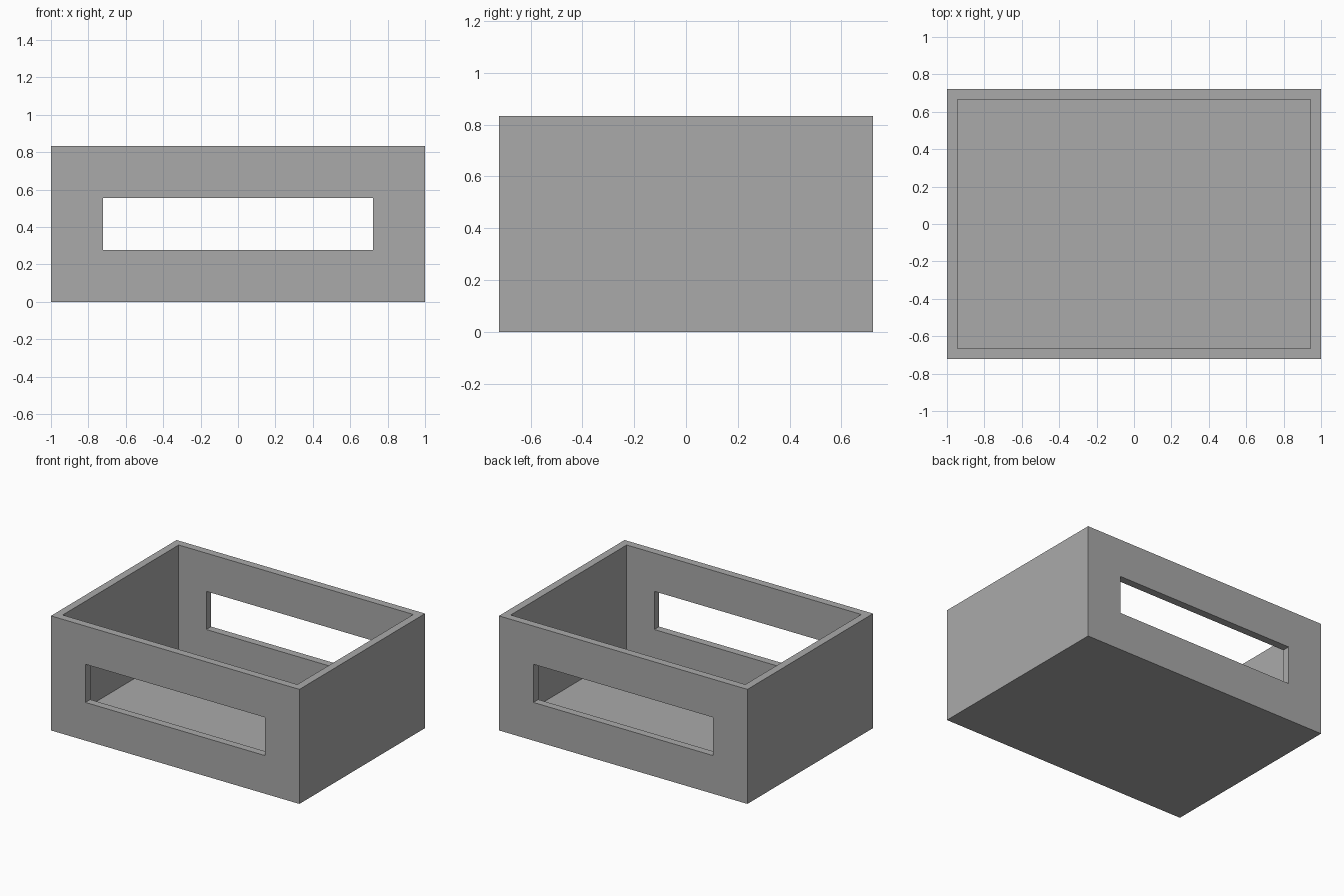
import bpy
import bmesh
from mathutils import Matrix

if "Cube" in bpy.data.objects:
    bpy.data.objects.remove(bpy.data.objects["Cube"], do_unlink=True)

U = 1 / 18                                  # wall thickness, the base module
W, D, H = 36 * U, 26 * U, 15 * U            # outer size
SLOT_W, SLOT_LOW, SLOT_HIGH = 26 * U, 5 * U, 10 * U

grey = bpy.data.materials.new("plain grey")
grey.use_nodes = True
colour = (0.4, 0.4, 0.4, 1)
grey.diffuse_color = colour
grey.node_tree.nodes["Principled BSDF"].inputs["Base Color"].default_value = colour


def box(name, low, high):
    """Axis-aligned box between two corners."""
    size = [b - a for a, b in zip(low, high)]
    centre = [(a + b) / 2 for a, b in zip(low, high)]
    bm = bmesh.new()
    bmesh.ops.create_cube(bm, size=1, matrix=Matrix.Translation(centre) @ Matrix.Diagonal((*size, 1)))
    mesh = bpy.data.meshes.new(name)
    bm.to_mesh(mesh)
    bm.free()
    mesh.materials.append(grey)
    obj = bpy.data.objects.new(name, mesh)
    bpy.context.collection.objects.link(obj)
    return obj


def cut(target, cutter):
    """Subtract a hidden cutter from the target."""
    cutter.hide_render = True
    cutter.hide_viewport = True
    cutter.display_type = 'WIRE'
    mod = target.modifiers.new(cutter.name, 'BOOLEAN')
    mod.operation = 'DIFFERENCE'
    mod.solver = 'EXACT'
    mod.object = cutter


# Open-topped box
tray = box("open_box", (-W / 2, -D / 2, 0), (W / 2, D / 2, H))

# Inner hollow, leaving the walls and floor
cut(tray, box("hollow_cutter", (U - W / 2, U - D / 2, U), (W / 2 - U, D / 2 - U, H + U)))

# Long slot through the front and back walls
cut(tray, box("slot_cutter", (-SLOT_W / 2, -D, SLOT_LOW), (SLOT_W / 2, D, SLOT_HIGH)))

# Bake the cuts and drop the helpers
bpy.context.view_layer.update()
evaluated = tray.evaluated_get(bpy.context.evaluated_depsgraph_get())
finished = bpy.data.meshes.new_from_object(evaluated)
tray.modifiers.clear()
tray.data = finished
for name in ("hollow_cutter", "slot_cutter"):
    bpy.data.objects.remove(bpy.data.objects[name], do_unlink=True)
